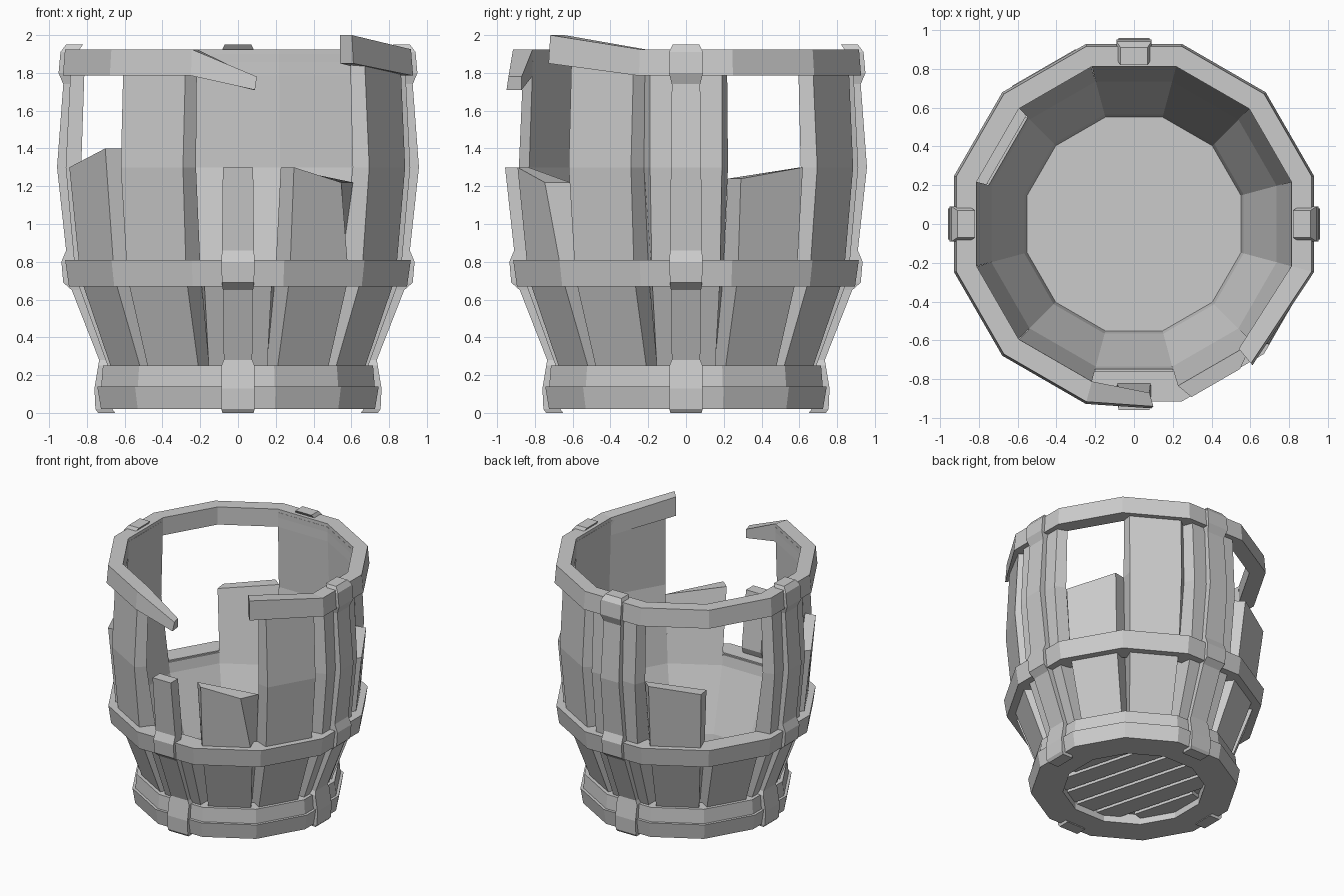
import bpy, bmesh
from math import sin, cos, tan, radians, sqrt

if "Cube" in bpy.data.objects:
    bpy.data.objects.remove(bpy.data.objects["Cube"])

C15 = cos(radians(15))


def loft(name, sections, closed=False):
    """Join equal-length cross-sections into a flat-faced solid."""
    bm = bmesh.new()
    rows = [[bm.verts.new(p) for p in s] for s in sections]
    n = len(rows[0])
    pairs = list(zip(rows, rows[1:]))
    if closed:
        pairs.append((rows[-1], rows[0]))
    else:
        bm.faces.new(rows[0])
        bm.faces.new(rows[-1])
    for a, b in pairs:
        for i in range(n):
            j = (i + 1) % n
            bm.faces.new((a[i], a[j], b[j], b[i]))
    bmesh.ops.recalc_face_normals(bm, faces=bm.faces)
    me = bpy.data.meshes.new(name)
    bm.to_mesh(me)
    bm.free()
    ob = bpy.data.objects.new(name, me)
    bpy.context.collection.objects.link(ob)
    return ob


def at(deg, r, t, z):
    """Point at outward distance r and sideways offset t on the face facing deg."""
    a = radians(deg)
    return (r * cos(a) - t * sin(a), r * sin(a) + t * cos(a), z)


def ring(name, profile):
    """Twelve-sided hoop; profile is (distance to flat, z)."""
    return loft(name, [[at(15 + 30 * k, r / C15, 0, z) for r, z in profile]
                       for k in range(12)], True)


# Stave profile: z, inner distance, outer distance, outer half width
PROFILE = [(0.04, .53, .65, .145), (0.25, .565, .69, .155), (0.72, .735, .86, .18),
           (1.3, .83, .912, .19), (1.9, .81, .882, .19)]


def sample(z):
    for a, b in zip(PROFILE, PROFILE[1:]):
        if z <= b[0]:
            f = (z - a[0]) / (b[0] - a[0])
            return [p + f * (q - p) for p, q in zip(a, b)]
    return list(PROFILE[-1])


def stave(deg, top_l, top_r, lean=0.0, chip=0.0):
    top = (top_l + top_r) / 2
    rows = [list(p) for p in PROFILE if p[0] < min(top_l, top_r) - 0.03] + [sample(top)]
    secs = []
    for i, (z, ri, ro, h) in enumerate(rows):
        last = i == len(rows) - 1
        zl, zr = (top_l, top_r) if last else (z, z)
        d = lean if last else 0
        w = ri * tan(radians(15))
        hr = h - chip if last else h
        secs.append([at(deg, ri + d, -w, zl), at(deg, ri + d, w, zr),
                     at(deg, ro + d, hr, zr), at(deg, ro + d, -h, zl)])
    loft("stave_%d" % deg, secs)


# Whole and broken staves
for deg in (0, 60, 90, 180, 240, 330):
    stave(deg, 1.9, 1.9)
for deg in (150, 270):
    stave(deg, .80, .80)
stave(30, 1.24, 1.30)
stave(120, 1.31, 1.26, lean=.02)
stave(210, 1.30, 1.40, lean=.012)
stave(300, 1.30, 1.22, lean=.012, chip=.09)

# Lower and middle hoops
ring("bottom_hoop", [(.50, .02), (.725, .02), (.745, .14), (.50, .14)])
ring("lower_hoop", [(.60, .13), (.725, .13), (.715, .25), (.60, .25)])
ring("middle_hoop", [(.76, .67), (.895, .67), (.915, .81), (.76, .81)])


# Broken top hoop: one end raised, the other drooping
def hoop_section(deg, ro, ri, z0, z1):
    return [at(deg, ri, 0, z0), at(deg, ro, 0, z0), at(deg, ro - .012, 0, z1), at(deg, ri, 0, z1)]


secs = [hoop_section(310, .95, .84, 1.85, 2.0)]
secs += [hoop_section(345 + 30 * k, .96, .84, 1.785, 1.925) for k in range(10)]
secs.append([(.08, -.87, 1.71), (.09, -.95, 1.71), (.10, -.94, 1.78), (.08, -.87, 1.78)])
loft("top_hoop", secs)

# Upright straps on the four sides: z, outer distance, half width
STRAP = [(0, .74, .083), (.02, .755, .088), (.13, .76, .088), (.25, .74, .088), (.28, .735, .075),
         (.65, .88, .08), (.69, .925, .085), (.80, .935, .088), (.86, .91, .085), (1.3, .958, .08),
         (1.74, .925, .075), (1.80, .95, .09), (1.91, .94, .09), (1.95, .91, .07)]
for deg in (0, 90, 180, 270):
    secs = []
    for z, r, w in STRAP:
        if deg == 270 and z > 1.3:
            break
        ri = r - .09
        secs.append([at(deg, ri, -w, z), at(deg, ri, w, z), at(deg, r, w, z), at(deg, r, -w, z)])
    loft("strap_%d" % deg, secs)

# Floor disc with slanting planks below it
loft("floor", [[at(15 + 30 * k, .58, 0, z) for k in range(12)] for z in (.10, .165)])
for i in range(6):
    x = (i - 2.5) * .18
    y = sqrt(.58 ** 2 - (abs(x) + .07) ** 2)
    loft("floor_plank_%d" % i, [[at(15, x + dx, s * y, z) for dx, z in
                                 ((-.075, .07), (.075, .07), (.075, .11), (-.075, .11))]
                                for s in (-1, 1)])
